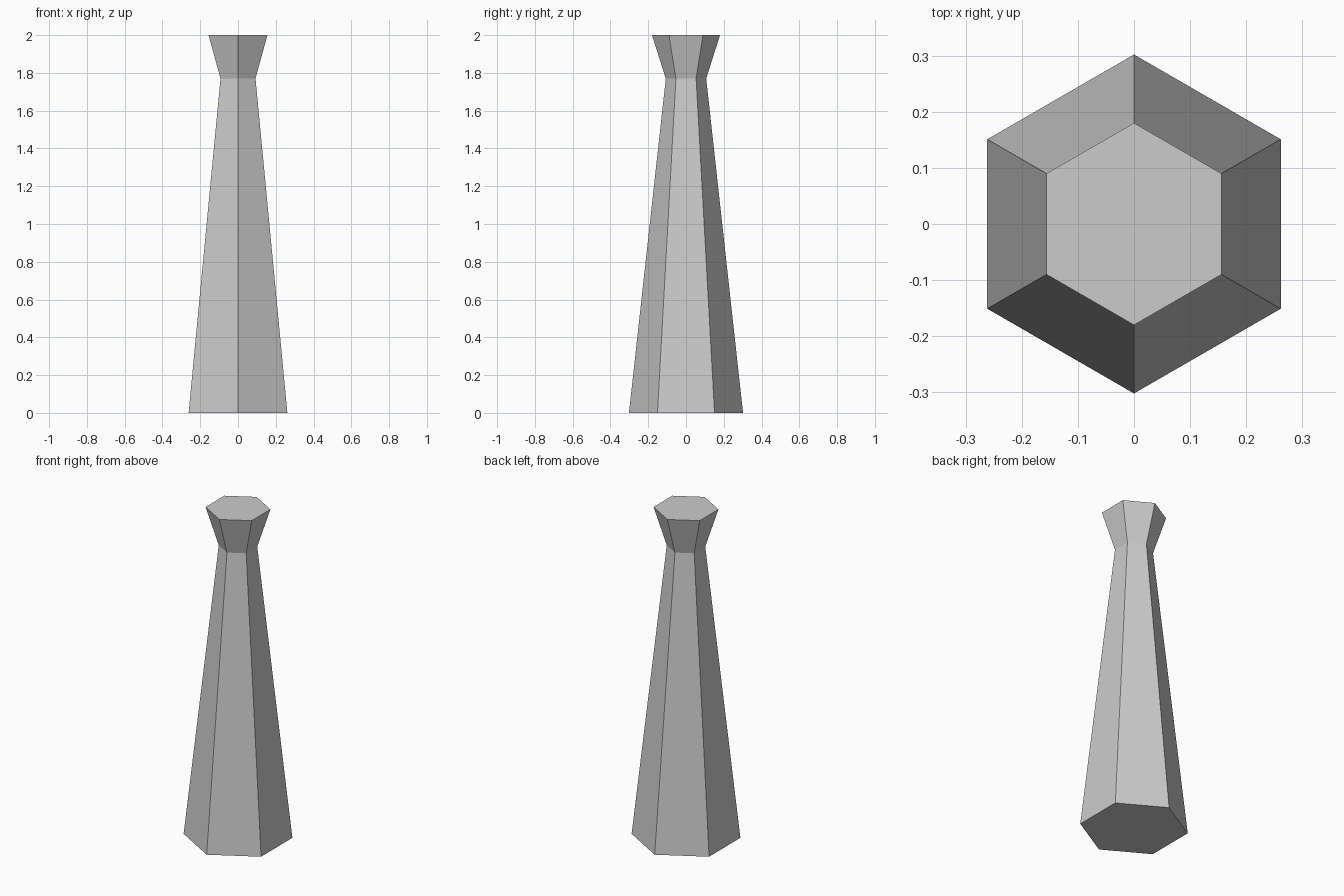
import bpy
import bmesh
from math import cos, sin, pi

cube = bpy.data.objects.get("Cube")
if cube:
    bpy.data.objects.remove(cube, do_unlink=True)

SIDES = 6
# (radius, height) of each hexagonal ring: base, neck, flared head
PROFILE = [(0.302, 0.0), (0.107, 1.77), (0.18, 2.0)]


def make_material(name, colour):
    mat = bpy.data.materials.new(name)
    mat.use_nodes = True
    mat.diffuse_color = colour
    mat.node_tree.nodes["Principled BSDF"].inputs["Base Color"].default_value = colour
    return mat


# Tapered hexagonal column with a flared top, corners pointing front and back
bm = bmesh.new()
rings = []
for radius, height in PROFILE:
    angles = [pi / 2 + 2 * pi * i / SIDES for i in range(SIDES)]
    rings.append([bm.verts.new((radius * cos(a), radius * sin(a), height)) for a in angles])

for lower, upper in zip(rings, rings[1:]):
    for i in range(SIDES):
        j = (i + 1) % SIDES
        bm.faces.new((lower[i], lower[j], upper[j], upper[i]))

# End caps
bm.faces.new(rings[-1])
bm.faces.new(reversed(rings[0]))
bmesh.ops.recalc_face_normals(bm, faces=bm.faces)

mesh = bpy.data.meshes.new("column")
bm.to_mesh(mesh)
bm.free()
mesh.materials.append(make_material("light grey", (0.6, 0.6, 0.6, 1.0)))
column = bpy.data.objects.new("column", mesh)
bpy.context.collection.objects.link(column)
